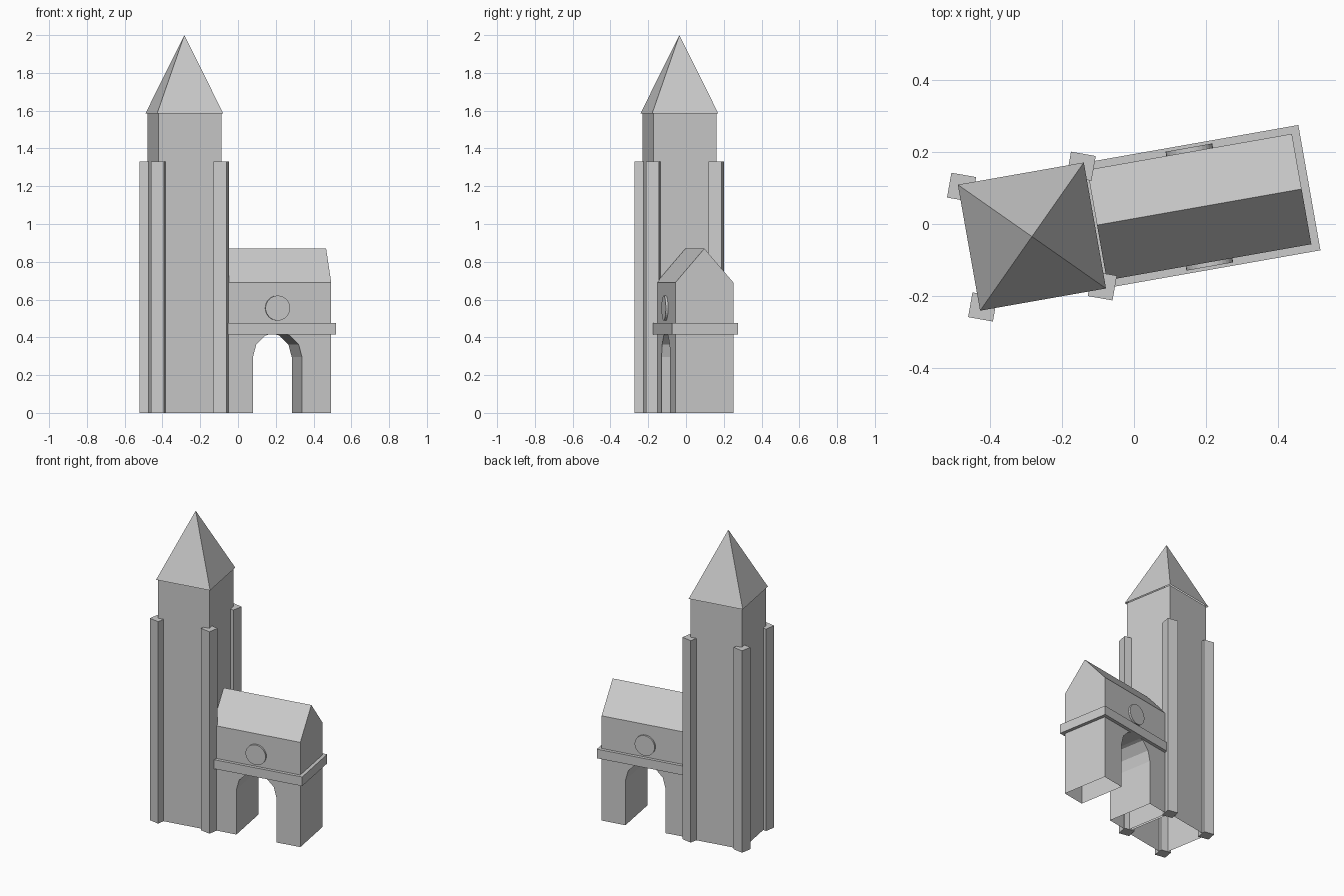
import bpy, bmesh, math
from mathutils import Matrix, Vector

cube = bpy.data.objects.get("Cube")
if cube:
    bpy.data.objects.remove(cube, do_unlink=True)

stone = bpy.data.materials.new("pale_grey_stone")
stone.use_nodes = True
GREY = (0.6, 0.6, 0.6, 1)
stone.diffuse_color = GREY
stone.node_tree.nodes["Principled BSDF"].inputs["Base Color"].default_value = GREY

# The whole building is turned about the tower's axis
TURN = math.radians(10)
FRAME = Matrix.Translation((-0.284, -0.035, 0)) @ Matrix.Rotation(TURN, 4, 'Z')


def finish(name, bm, open_base=False, local=Matrix()):
    """Turn a bmesh into an object, optionally without its lowest faces."""
    bmesh.ops.recalc_face_normals(bm, faces=bm.faces)
    if open_base:
        low = min(v.co.z for v in bm.verts)
        base = [f for f in bm.faces if all(v.co.z < low + 1e-4 for v in f.verts)]
        bmesh.ops.delete(bm, geom=base, context='FACES')
    mesh = bpy.data.meshes.new(name)
    bm.to_mesh(mesh)
    bm.free()
    mesh.materials.append(stone)
    obj = bpy.data.objects.new(name, mesh)
    obj.matrix_world = FRAME @ local
    bpy.context.collection.objects.link(obj)
    return obj


def box(name, x0, x1, half_y, z0, z1, open_base=False, local=Matrix()):
    bm = bmesh.new()
    size = Matrix.Diagonal((x1 - x0, 2 * half_y, z1 - z0, 1))
    place = Matrix.Translation(((x0 + x1) / 2, 0, (z0 + z1) / 2))
    bmesh.ops.create_cube(bm, size=1, matrix=place @ size)
    return finish(name, bm, open_base, local)


def prism(name, points, step, open_base=False):
    """Extrude a closed outline by the vector step."""
    bm = bmesh.new()
    face = bm.faces.new([bm.verts.new(p) for p in points])
    new = bmesh.ops.extrude_face_region(bm, geom=[face], use_keep_orig=True)
    moved = [g for g in new["geom"] if isinstance(g, bmesh.types.BMVert)]
    bmesh.ops.translate(bm, verts=moved, vec=Vector(step))
    return finish(name, bm, open_base)


# Tower shaft and pyramid spire
TOWER = 0.169
box("tower", -TOWER, TOWER, TOWER, 0, 1.585, True)
bm = bmesh.new()
bmesh.ops.create_cone(bm, cap_ends=True, segments=4, radius1=0.178 * math.sqrt(2), radius2=0,
                      depth=0.415, matrix=Matrix.Translation((0, 0, 1.7925))
                      @ Matrix.Rotation(math.pi / 4, 4, 'Z'))
finish("spire", bm, True)

# Corner buttresses, turned the opposite way to the shaft
for side_x, x in (("right", -1), ("left", 1)):
    for side_y, y in (("front", -1), ("back", 1)):
        spot = Matrix.Translation((x * TOWER, y * TOWER, 0)) @ Matrix.Rotation(-2 * TURN, 4, 'Z')
        box(f"buttress_{side_y}_{side_x}", -0.035, 0.035, 0.035, 0, 1.33, False, spot)

# Gatehouse wall with an archway through it
X0, X1, HALF, EAVES, RIDGE = 0.184, 0.762, 0.156, 0.69, 0.87
MID, ARCH, SPRING = (X0 + X1) / 2, 0.132, 0.295
outline = [(X0, 0), (MID - ARCH, 0)]
for i in range(7):
    a = math.pi * (1 - i / 6)
    outline.append((MID + ARCH * math.cos(a), SPRING + ARCH * math.sin(a)))
outline += [(MID + ARCH, 0), (X1, 0), (X1, EAVES), (X0, EAVES)]
prism("gatehouse", [(x, -HALF, z) for x, z in outline], (0, 2 * HALF, 0), True)

# Gable roof and the ledge round the gatehouse
gable = [(X0, -HALF, EAVES), (X0, HALF, EAVES), (X0, 0, RIDGE)]
prism("gatehouse_roof", gable, (X1 - X0, 0, 0), True)
box("ledge", X0 - 0.022, X1 + 0.022, 0.177, 0.415, 0.475)

# Round plaques above the arch, front and back
for side, y in (("front", -1), ("back", 1)):
    bm = bmesh.new()
    bmesh.ops.create_cone(bm, cap_ends=True, segments=32, radius1=0.066, radius2=0.066, depth=0.02,
                          matrix=Matrix.Translation((MID, y * (HALF + 0.002), 0.555))
                          @ Matrix.Rotation(math.pi / 2, 4, 'X'))
    finish(f"plaque_{side}", bm)
